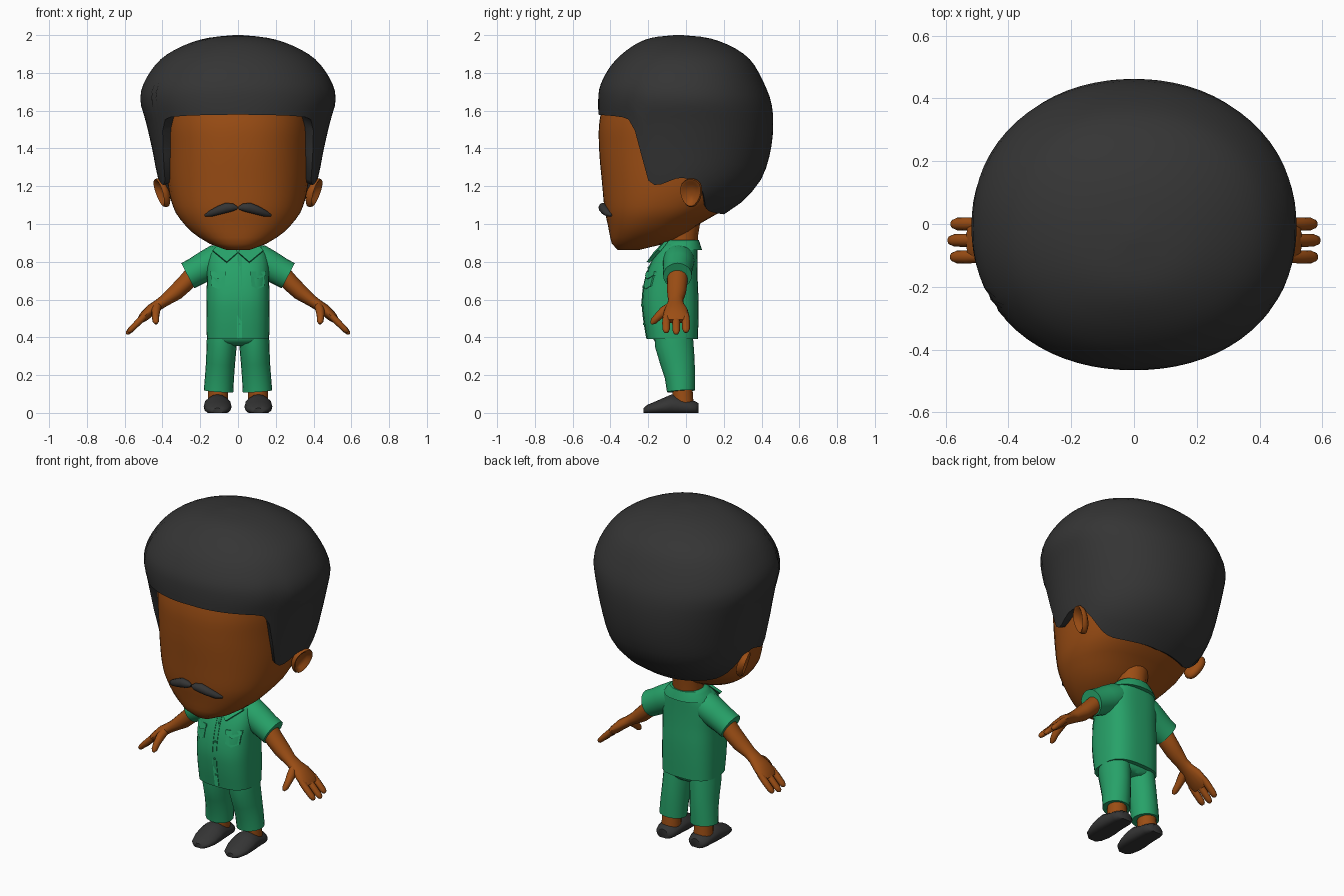
import bpy, bmesh, math
from mathutils import Vector

if "Cube" in bpy.data.objects:
    bpy.data.objects.remove(bpy.data.objects["Cube"])


def material(name, rgb):
    m = bpy.data.materials.new(name)
    m.diffuse_color = (*rgb, 1)
    m.use_nodes = True
    m.node_tree.nodes["Principled BSDF"].inputs["Base Color"].default_value = m.diffuse_color
    return m


SKIN = material("skin", (0.33, 0.075, 0.007))
GREEN = material("green_cloth", (0.02, 0.36, 0.14))
BLACK = material("charcoal", (0.035, 0.035, 0.035))


def make(name, verts, faces, mat, angle=50):
    me = bpy.data.meshes.new(name)
    me.from_pydata([tuple(v) for v in verts], [], faces)
    bm = bmesh.new()
    bm.from_mesh(me)
    bmesh.ops.recalc_face_normals(bm, faces=bm.faces)
    bm.to_mesh(me)
    bm.free()
    me.materials.append(mat)
    ob = bpy.data.objects.new(name, me)
    bpy.context.collection.objects.link(ob)
    bpy.ops.object.select_all(action='DESELECT')
    ob.select_set(True)
    bpy.context.view_layer.objects.active = ob
    bpy.ops.object.shade_smooth_by_angle(angle=math.radians(angle))
    return ob


def loft(name, rings, mat, angle=50, caps=True):
    n = len(rings[0])
    verts = [v for r in rings for v in r]
    faces = [(i*n + j, i*n + (j+1) % n, (i+1)*n + (j+1) % n, (i+1)*n + j)
             for i in range(len(rings)-1) for j in range(n)]
    if caps:
        faces += [tuple(range(n)), tuple(range(len(verts)-n, len(verts)))]
    return make(name, verts, faces, mat, angle)


def interp(table, z):
    """Smooth interpolation of table rows, keyed on the first column."""
    z = min(max(z, table[0][0]), table[-1][0])
    i = max(k for k in range(len(table)-1) if table[k][0] <= z)

    def slope(k, c):
        a, b = max(k-1, 0), min(k+1, len(table)-1)
        return (table[b][c]-table[a][c]) / (table[b][0]-table[a][0])
    h = table[i+1][0]-table[i][0]
    t = (z-table[i][0]) / h
    return [(2*t**3-3*t*t+1)*table[i][c] + (t**3-2*t*t+t)*h*slope(i, c)
            + (3*t*t-2*t**3)*table[i+1][c] + (t**3-t*t)*h*slope(i+1, c)
            for c in range(1, len(table[0]))]


def point(table, z, th, p):
    """Superellipse outline point; angle 0 faces the front (-y)."""
    w, yf, yb = interp(table, z)
    s, c = math.sin(th), math.cos(th)
    r = (abs(s)**p + abs(c)**p) ** (-1/p)
    return Vector((w*r*s, (yf+yb)/2 - (yb-yf)/2*r*c, z))


def body(name, table, mat, p, rows, n=32, angle=50):
    z0, z1 = table[0][0], table[-1][0]
    return loft(name, [[point(table, z0+(z1-z0)*i/rows, math.tau*j/n, p) for j in range(n)]
                       for i in range(rows+1)], mat, angle)


def sweep(name, pts, mat, side=1, n=14, angle=50):
    """Tube through (x, y, z, radius along y, other radius)."""
    cs = [Vector((p[0]*side, p[1], p[2])) for p in pts]
    rings = []
    for i, c in enumerate(cs):
        t = (cs[min(i+1, len(cs)-1)] - cs[max(i-1, 0)]).normalized()
        a = Vector((0, 1, 0))
        a = (a - t*a.dot(t)).normalized()
        b = t.cross(a)
        rings.append([c + a*pts[i][3]*math.cos(math.tau*j/n) + b*pts[i][4]*math.sin(math.tau*j/n)
                      for j in range(n)])
    return loft(name, rings, mat, angle)


# Head: height, half width, front y, back y
HEAD = [(0.862, .06, -.36, -.25), (.89, .14, -.39, -.13), (.95, .235, -.405, 0), (1.0, .285, -.415, .07),
        (1.07, .335, -.43, .19), (1.2, .37, -.443, .32), (1.4, .385, -.46, .4),
        (1.55, .39, -.457, .4), (1.7, .37, -.41, .37), (1.85, .25, -.26, .25)]
body("head", HEAD, SKIN, 2.3, 30, 40)
sweep("neck", [(0, -.03, .82, .085, .09), (0, -.02, .95, .085, .085), (0, -.01, 1.1, .1, .1)], SKIN)

# Hair: outline by height, lower edge by angle from the front
HAIR = [(1.05, .30, -.40, .20), (1.08, .335, -.41, .25), (1.15, .39, -.42, .33), (1.25, .425, -.44, .405),
        (1.4, .455, -.46, .45), (1.55, .49, -.462, .462), (1.65, .517, -.465, .45), (1.73, .505, -.455, .42),
        (1.82, .455, -.41, .375), (1.88, .40, -.36, .33), (1.93, .32, -.30, .26),
        (1.97, .22, -.23, .17), (1.99, .13, -.16, .09), (2.0, .02, -.06, -.02)]
EDGE = [(0, 1.58), (45, 1.565), (53, 1.53), (58, 1.42), (66, 1.22), (90, 1.245),
        (104, 1.2), (121, 1.09), (140, 1.06), (180, 1.05)]
cols, rows = 72, 24
rings = [[] for _ in range(rows+2)]
for j in range(cols):
    th = math.tau*j/cols
    e = interp(EDGE, min(j, cols-j)*360/cols)[0]
    base = point(HAIR, e, th, 2.15)
    rings[0].append(Vector((base.x*.85, base.y*.85, e+.02)))
    for i in range(rows+1):
        t = math.sin(i/rows*math.pi/2)
        rings[i+1].append(point(HAIR, e+(2.0-e)*t, th, 2.15))
loft("hair", rings, BLACK, 60)

# Ears: flattened bowls tilted outward
for s in (1, -1):
    n, prof = 18, [(0, -.02), (.6, -.02), (.9, -.008), (1, .008), (.93, .022), (.78, .018), (.6, .002), (.15, -.004)]
    ear = []
    for r, d in prof:
        ring = []
        for j in range(n):
            a = math.tau*j/n
            u, v = max(r, .05)*.058*math.cos(a), max(r, .05)*.077*math.sin(a)
            u *= 1 + .2*math.sin(a)
            ring.append(Vector((s*(.395 + d + v*.3 + u*.35), .03 + u - d*.3, 1.165 + v)))
        ear.append(ring)
    loft("ear", ear, SKIN, 70)

    # Moustache half
    sweep("moustache", [(.004, -.44, 1.085, .008, .008), (.025, -.443, 1.088, .02, .02),
                        (.06, -.438, 1.086, .025, .027), (.10, -.430, 1.073, .023, .024),
                        (.145, -.412, 1.055, .018, .017), (.175, -.395, 1.045, .005, .005)], BLACK, s)

# Shirt body
SHIRT = [(.39, .165, -.207, .063), (.5, .167, -.225, .066), (.6, .167, -.232, .066), (.7, .165, -.218, .062),
         (.78, .165, -.192, .06), (.85, .15, -.155, .06), (.885, .125, -.13, .06), (.905, .10, -.11, .06)]
body("shirt_body", SHIRT, GREEN, 2.9, 20)


def front_y(x, z):
    w, yf, yb = interp(SHIRT, z)
    return (yf+yb)/2 - (yb-yf)/2*(1-min(abs(x)/w, 1)**2.9)**(1/2.9)


def patch(name, outline, thick):
    """Thin cloth panel laid on the shirt front."""
    n = len(outline)
    back = [Vector((x, front_y(x, z)+.006, z)) for x, z in outline]
    front = [v - Vector((0, thick+.006, 0)) for v in back]
    loft(name, [back, front], GREEN, 25)


# Button placket, and round buttons
zs = [.395 + .465*i/12 for i in range(13)]
patch("placket", [(-.006, z) for z in zs] + [(.02, z) for z in reversed(zs)], .003)
for z in (.47, .57, .67, .77):
    patch("button", [(.008+.006*math.cos(k*math.pi/5), z+.006*math.sin(k*math.pi/5)) for k in range(10)], .007)

# Collar band
COLLAR = [(.862, .145, -.15, .085), (.885, .13, -.135, .078), (.915, .10, -.11, .068)]
body("collar_band", COLLAR, GREEN, 2.2, 4, 28)

SHOE = [(-.225, .03, .025), (-.205, .055, .042), (-.16, .07, .06), (-.11, .074, .082), (-.075, .072, .096),
        (-.04, .068, .088), (.02, .064, .07), (.05, .055, .06), (.066, .035, .05)]
for s in (1, -1):
    # Collar wing
    wing = [Vector((s*x, y, z)) for x, y, z in
            [(.002, -.172, .85), (.06, -.208, .80), (.135, -.15, .862), (.085, -.11, .912), (.03, -.13, .895)]]
    loft("collar_wing", [wing, [v + Vector((0, .015, -.006)) for v in wing]], GREEN, 30)

    # Chest pocket and flap
    patch("pocket", [(s*x, z) for x, z in [(.068, .735), (.143, .735), (.140, .672), (.105, .655), (.071, .672)]], .005)
    patch("pocket_flap", [(s*x, z) for x, z in [(.064, .748), (.147, .748), (.147, .728), (.105, .708), (.064, .728)]], .009)

    # Sleeve
    sweep("sleeve", [(.06, -.04, .825, .08, .075), (.115, -.04, .808, .085, .083), (.17, -.042, .778, .08, .08),
                     (.22, -.045, .75, .077, .076), (.266, -.045, .726, .076, .075)], GREEN, s, 20)
    # Arm and palm
    sweep("arm", [(.22, -.045, .75, .055, .05), (.28, -.047, .685, .054, .046), (.33, -.05, .638, .05, .043),
                  (.385, -.055, .597, .04, .032), (.42, -.055, .573, .045, .029), (.46, -.053, .545, .062, .03),
                  (.50, -.052, .508, .071, .026), (.522, -.052, .485, .066, .016)], SKIN, s, 16)
    # Three fingers
    for y, reach in ((-.105, .97), (-.052, 1.06), (.0, .95)):
        path = [(0, .018, .018), (.4, .021, .018), (.8, .02, .016), (.95, .014, .012), (1, .005, .005)]
        sweep("finger", [(.495+.09*t*reach, y, .513-.09*t*reach, a, b) for t, a, b in path], SKIN, s, 10)
    # Thumb
    sweep("thumb", [(.425, -.075, .57, .022, .022), (.435, -.115, .54, .026, .024), (.437, -.148, .51, .021, .02),
                    (.435, -.172, .485, .018, .017), (.434, -.184, .472, .007, .007)], SKIN, s, 10)

    # Trouser leg, ankle and shoe
    sweep("trouser_leg", [(.083, -.065, .42, .1, .08), (.087, -.062, .36, .102, .08), (.092, -.045, .27, .092, .077),
                          (.098, -.032, .19, .08, .077), (.103, -.027, .115, .074, .078)], GREEN, s, 20)
    sweep("ankle", [(.105, -.02, .16, .052, .052), (.107, -.015, .05, .055, .055)], SKIN, s)
    shoe = []
    for y, w, h in SHOE:
        ring = []
        for j in range(16):
            a = math.tau*j/16
            ring.append(Vector((s*.108 + w*math.cos(a)*(1 if math.sin(a) < .5 else .9), y,
                                max(0, h*.4 + h*.62*math.sin(a)))))
        shoe.append(ring)
    loft("shoe", shoe, BLACK, 45)

# Trouser seat joining the legs under the shirt hem
body("trouser_seat", [(.355, .10, -.12, .02), (.375, .155, -.165, .035), (.44, .16, -.18, .04)], GREEN, 2.6, 5)
